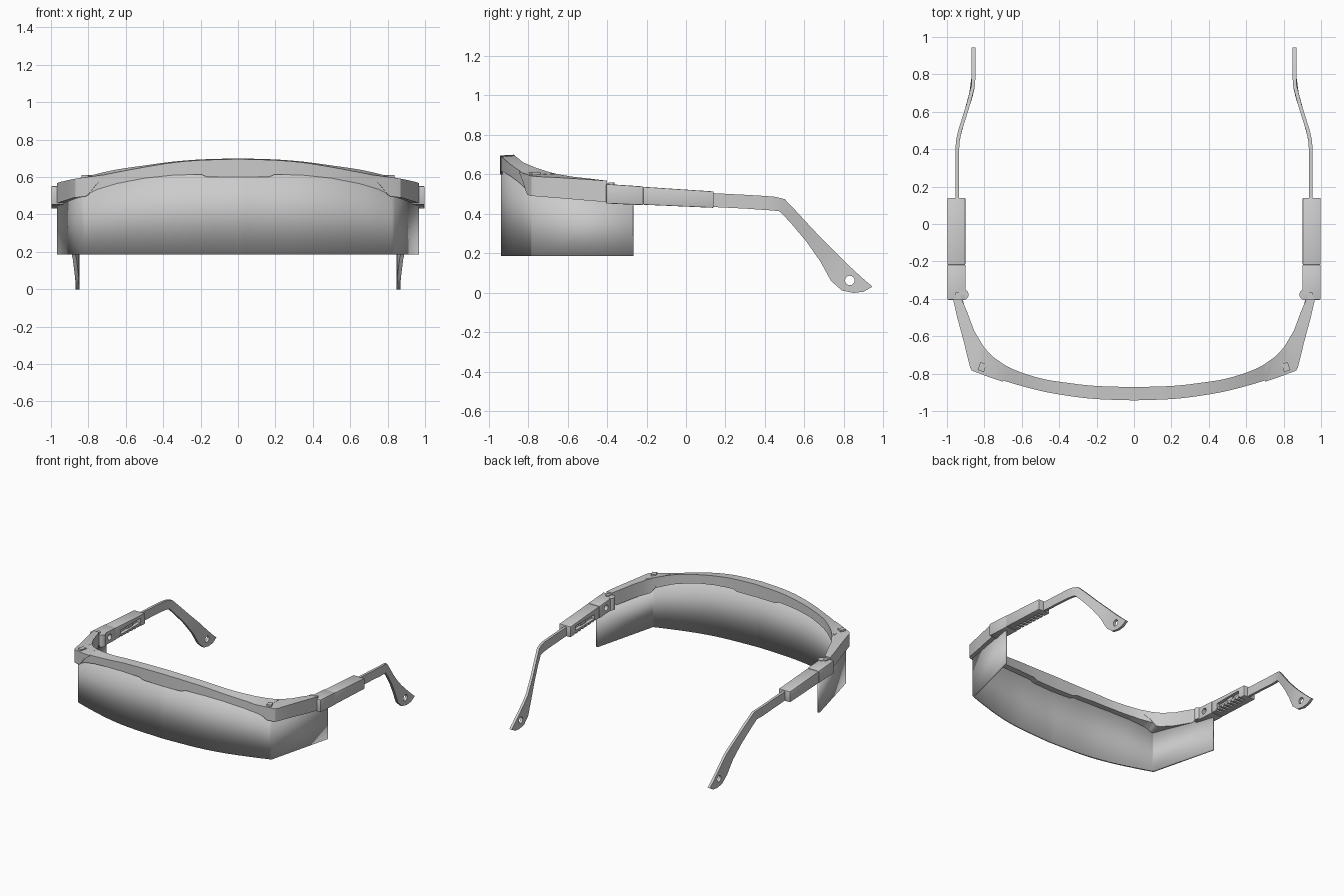
import bpy, bmesh, math
from mathutils import Matrix, Vector

if "Cube" in bpy.data.objects:
    bpy.data.objects.remove(bpy.data.objects["Cube"])


def lerp(table, t):
    """Piecewise linear lookup in (t, value) pairs."""
    for (a, va), (b, vb) in zip(table, table[1:]):
        if t <= b:
            return va + (vb - va) * max(0, (t - a) / (b - a))
    return table[-1][1]


def catmull(rows, n):
    """Smoothly resample rows of numbers, n steps per span."""
    out = []
    for i in range(len(rows) - 1):
        p0, p1 = rows[max(i - 1, 0)], rows[i]
        p2, p3 = rows[i + 1], rows[min(i + 2, len(rows) - 1)]
        for k in range(n):
            t = k / n
            out.append([0.5 * (2 * b + (c - a) * t + (2 * a - 5 * b + 4 * c - d) * t * t
                               + (3 * b - a - 3 * c + d) * t ** 3)
                        for a, b, c, d in zip(p0, p1, p2, p3)])
    return out + [list(rows[-1])]


def finish(name, bm, bevel=0, cutter=None, angle=30):
    """Turn a right-hand bmesh into a shaded, mirrored object."""
    me = bpy.data.meshes.new(name)
    bm.to_mesh(me)
    bm.free()
    ob = bpy.data.objects.new(name, me)
    bpy.context.collection.objects.link(ob)
    bpy.ops.object.select_all(action='DESELECT')
    ob.select_set(True)
    bpy.context.view_layer.objects.active = ob
    if bevel:
        m = ob.modifiers.new("bevel", 'BEVEL')
        m.width, m.segments, m.limit_method = bevel, 2, 'ANGLE'
        bpy.ops.object.modifier_apply(modifier="bevel")
    if cutter:
        m = ob.modifiers.new("cut", 'BOOLEAN')
        m.operation, m.solver, m.object = 'DIFFERENCE', 'EXACT', cutter
        bpy.ops.object.modifier_apply(modifier="cut")
        bpy.data.objects.remove(cutter)
    bpy.ops.object.shade_smooth_by_angle(angle=math.radians(angle))
    m = ob.modifiers.new("mirror", 'MIRROR')
    m.use_clip = True
    return ob


def cutter_from(bm):
    bmesh.ops.recalc_face_normals(bm, faces=bm.faces)
    me = bpy.data.meshes.new("cutter")
    bm.to_mesh(me)
    bm.free()
    ob = bpy.data.objects.new("cutter", me)
    ob.hide_render = True
    bpy.context.collection.objects.link(ob)
    return ob


def loft(rings, cap_start=True, cap_end=True):
    bm = bmesh.new()
    vs = [[bm.verts.new(p) for p in r] for r in rings]
    n = len(vs[0])
    for a, b in zip(vs, vs[1:]):
        for i in range(n):
            j = (i + 1) % n
            bm.faces.new((a[i], a[j], b[j], b[i]))
    if cap_start:
        bm.faces.new(vs[0])
    if cap_end:
        bm.faces.new(vs[-1])
    bmesh.ops.recalc_face_normals(bm, faces=bm.faces)
    return bm


def add_box(bm, lo, hi):
    lo, hi = Vector(lo), Vector(hi)
    mat = Matrix.Translation((lo + hi) / 2) @ Matrix.Diagonal((*(hi - lo), 1))
    bmesh.ops.create_cube(bm, size=1, matrix=mat)


def add_cyl(bm, centre, r, depth, axis='Z'):
    rot = Matrix.Rotation(math.pi / 2, 4, 'Y') if axis == 'X' else Matrix()
    bmesh.ops.create_cone(bm, cap_ends=True, segments=24, radius1=r, radius2=r,
                          depth=depth, matrix=Matrix.Translation(centre) @ rot)


# Lens: curved front panel with a sharp fold into the side shields
front = [(0, -.937, .66), (.3, -.92, .645), (.5, -.886, .62), (.7, -.829, .57), (.838, -.782, .51)]
path = catmull(front, 6) + [[.968, -.27, .455]]
bm = bmesh.new()
cols = [(bm.verts.new((x, y, .187)), bm.verts.new((x, y, z))) for x, y, z in path]
for a, b in zip(cols, cols[1:]):
    bm.faces.new((a[0], b[0], b[1], a[1]))
lens = finish("lens", bm)
sol = lens.modifiers.new("thickness", 'SOLIDIFY')
sol.thickness, sol.offset, sol.use_even_offset = .018, -1, True

# Brow bar: x, outer y, inner y, outer top z, inner top z
brow = [(0, -.943, -.872, .696, .700), (.2, -.936, -.866, .690, .694),
        (.35, -.919, -.85, .677, .682), (.5, -.892, -.825, .653, .662),
        (.65, -.852, -.775, .625, .640), (.75, -.819, -.715, .606, .617),
        (.815, -.797, -.665, .597, .604)]
bottom = [(0, .60), (.165, .60), (.2, .615), (.35, .61), (.5, .594), (.65, .565), (.75, .535), (.82, .50)]
rings = []
for x, yo, yi, zo, zi in catmull(brow, 6):
    zb = lerp(bottom, x)
    rings.append([(x, yo, zb), (x, yo, zo), (x, yi, zi), (x, yi, zb)])
finish("brow_bar", loft(rings, cap_start=False))

# Corner pieces: outer x y, inner x y, outer top, inner top, bottom
corner = [(.70, -.843, .70, -.748, .614, .630, .605), (.76, -.824, .75, -.713, .606, .618, .557),
          (.80, -.809, .775, -.688, .601, .611, .507), (.815, -.803, .785, -.678, .599, .608, .497),
          (.855, -.789, .80, -.66, .594, .604, .492), (.868, -.782, .806, -.652, .592, .602, .491),
          (.876, -.768, .812, -.643, .590, .600, .490), (.91, -.63, .855, -.57, .583, .588, .479),
          (.945, -.50, .892, -.47, .575, .577, .468), (.968, -.40, .922, -.40, .568, .568, .460)]
rings = [[(ox, oy, zb), (ox, oy, zo), (ix, iy, zi), (ix, iy, zb)]
         for ox, oy, ix, iy, zo, zi, zb in corner]
finish("frame_corner", loft(rings))

# Small catch on top of each corner
bm = bmesh.new()
bmesh.ops.create_cube(bm, size=1, matrix=Matrix.Translation((.812, -.765, .597))
                      @ Matrix.Rotation(-.35, 4, 'Z').inverted() @ Matrix.Diagonal((.035, .045, .03, 1)))
finish("corner_catch", bm)

# Hinge block and sleeve follow the sloping temple line
top = [(-.41, .552), (.14, .516)]
low = [(-.41, .453), (.14, .429)]


def sloped_block(y0, y1, x0, x1, inset=0):
    return loft([[(x0, y, lerp(low, y) + inset), (x1, y, lerp(low, y) + inset),
                  (x1, y, lerp(top, y) - inset), (x0, y, lerp(top, y) - inset)] for y in (y0, y1)])


cut = bmesh.new()
add_cyl(cut, (.90, -.30, .496), .022, .06, 'X')
finish("hinge_block", sloped_block(-.405, -.217, .900, .998), .005, cutter_from(cut))

cut = bmesh.new()
add_box(cut, (.88, -.16, .462), (.928, .08, .497))
for i in range(7):
    y = -.17 + i * .04
    add_box(cut, (.89, y, .40), (.955, y + .018, lerp(low, y) + .014))
finish("temple_sleeve", sloped_block(-.217, .14, .902, .998, .002), .004, cutter_from(cut))

# Slider button inside the sleeve slot
bm = bmesh.new()
add_box(bm, (.912, -.06, .468), (.935, .0, .491))
finish("slider_button", bm)

# Hinge knuckle and pin
bm = bmesh.new()
add_cyl(bm, (.912, -.378, .503), .028, .094)
finish("hinge_knuckle", bm)
bm = bmesh.new()
add_cyl(bm, (.943, -.378, .508), .015, .10)
add_box(bm, (.928, -.41, .46), (.958, -.378, .556))
finish("hinge_pin", bm)

# Temple arm: top y z, bottom y z, bent down to the ear tip
arm = [(.10, .507, .10, .437), (.30, .497, .30, .427), (.40, .491, .40, .420), (.45, .487, .445, .417),
       (.50, .475, .475, .413), (.56, .412, .53, .355), (.64, .325, .61, .26),
       (.74, .222, .68, .16), (.79, .172, .735, .06), (.85, .115, .79, .012),
       (.905, .065, .85, .0), (.945, .032, .90, .006)]
bend = [(.1, .945), (.4, .945), (.45, .941), (.5, .93), (.70, .867), (.75, .858), (1, .858)]
rings = []
for yt, zt, yb, zb in arm:
    xt, xb = lerp(bend, yt), lerp(bend, yb)
    rings.append([(xb - .01, yb, zb), (xb + .01, yb, zb), (xt + .01, yt, zt), (xt - .01, yt, zt)])
cut = bmesh.new()
add_cyl(cut, (.858, .83, .063), .024, .1, 'X')
finish("temple_arm", loft(rings), 0, cutter_from(cut))
